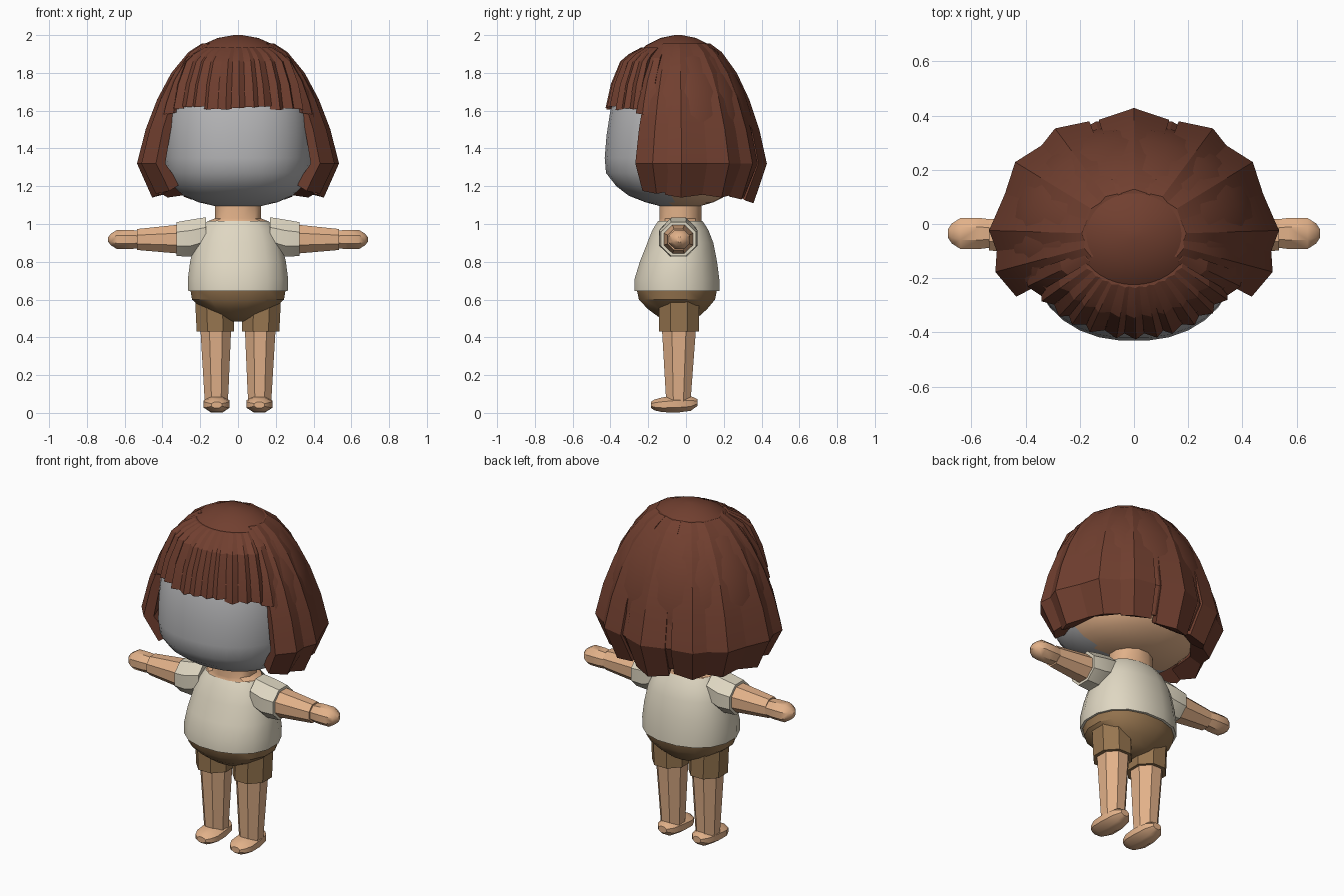
import bpy, bmesh, math, random
from mathutils import Vector

if "Cube" in bpy.data.objects:
    bpy.data.objects.remove(bpy.data.objects["Cube"])

random.seed(4)


def material(name, r, g, b):
    m = bpy.data.materials.new(name)
    m.diffuse_color = (r, g, b, 1)
    m.use_nodes = True
    m.node_tree.nodes["Principled BSDF"].inputs["Base Color"].default_value = m.diffuse_color
    return m


HAIR = material("brown hair", .165, .05, .029)
SKIN = material("skin", .76, .44, .25)
FACE = material("grey face", .45, .45, .46)
SHIRT = material("cream shirt", .74, .68, .54)
SHORTS = material("brown shorts", .31, .18, .08)


def skin_rings(name, rings, mats, caps=(True, True), angle=35, closed=True):
    """Join equal point rings into a surface object."""
    bm = bmesh.new()
    rows = [[bm.verts.new(p) for p in ring] for ring in rings]
    n = len(rows[0])
    for a, b in zip(rows, rows[1:]):
        for i in range(n):
            j = (i + 1) % n
            bm.faces.new((a[i], a[j], b[j], b[i]))
    if caps[0]:
        bm.faces.new(rows[0][::-1])
    if caps[1]:
        bm.faces.new(rows[-1])
    bmesh.ops.recalc_face_normals(bm, faces=bm.faces)
    mesh = bpy.data.meshes.new(name)
    bm.to_mesh(mesh)
    bm.free()
    ob = bpy.data.objects.new(name, mesh)
    bpy.context.collection.objects.link(ob)
    for m in mats:
        mesh.materials.append(m)
    bpy.ops.object.select_all(action='DESELECT')
    ob.select_set(True)
    bpy.context.view_layer.objects.active = ob
    bpy.ops.object.shade_smooth_by_angle(angle=math.radians(angle))
    return ob


def ring(axis, at, c1, c2, r1, r2, n, power=2.0):
    """Rounded ring across an axis: position, centre pair, radius pair."""
    pts = []
    for i in range(n):
        t = 2 * math.pi * (i + .5) / n
        c, s = math.cos(t), math.sin(t)
        u = c1 + r1 * math.copysign(abs(c) ** (2 / power), c)
        v = c2 + r2 * math.copysign(abs(s) ** (2 / power), s)
        pts.append({'x': (at, u, v), 'y': (u, at, v), 'z': (u, v, at)}[axis])
    return pts


def tube(name, axis, rows, mat, n=8, power=2.0, caps=(True, True), angle=35):
    return skin_rings(name, [ring(axis, *r, n, power) for r in rows], [mat], caps, angle)


# Head: grey face in front, skin behind
head = tube("head", 'z', [
    (1.09, 0, -.03, .10, .09), (1.115, 0, -.035, .21, .18), (1.15, 0, -.045, .29, .26),
    (1.20, 0, -.05, .345, .32), (1.27, 0, -.06, .378, .365), (1.35, 0, -.06, .39, .372),
    (1.47, 0, -.06, .39, .362), (1.60, 0, -.06, .38, .342), (1.70, 0, -.06, .35, .30),
    (1.80, 0, -.06, .27, .22)], FACE, 32, 2.25, angle=60)
head.data.materials.append(SKIN)
for f in head.data.polygons:
    f.material_index = 0 if f.center.y < -.08 else 1

# Neck and upper chest
tube("neck", 'z', [(.96, 0, -.03, .20, .13), (1.015, 0, -.03, .165, .115),
                   (1.03, 0, -.03, .125, .115), (1.13, 0, -.03, .125, .115)], SKIN, 12)

# Shirt body
tube("shirt", 'z', [
    (.645, 0, -.048, .268, .23), (.71, 0, -.048, .27, .228), (.80, 0, -.04, .258, .208),
    (.90, 0, -.03, .235, .178), (.97, 0, -.03, .205, .15), (1.015, 0, -.03, .165, .12)],
    SHIRT, 16, 2.2, (True, False))

# Shorts hips
tube("shorts", 'z', [
    (.66, 0, -.048, .258, .218), (.60, 0, -.048, .248, .205), (.55, 0, -.045, .19, .16),
    (.51, 0, -.04, .12, .11), (.485, 0, -.04, .05, .06)], SHORTS, 16, 2.2)

for side, s in (("right", 1), ("left", -1)):
    # Sleeve, arm and hand
    tube(side + "_sleeve", 'x', [
        (s * .17, -.04, .945, .098, .098), (s * .25, -.04, .925, .11, .106),
        (s * .325, -.04, .92, .101, .097), (s * .325, -.04, .92, .083, .08)], SHIRT)
    tube(side + "_arm", 'x', [
        (s * .30, -.04, .92, .086, .084), (s * .535, -.04, .918, .062, .06)], SKIN)
    tube(side + "_hand", 'x', [
        (s * .525, -.035, .918, .056, .05), (s * .57, -.035, .918, .062, .055),
        (s * .64, -.035, .918, .062, .055), (s * .672, -.035, .918, .04, .034),
        (s * .687, -.035, .918, .016, .014)], SKIN)
    # Trouser leg, leg and foot
    tube(side + "_shorts_leg", 'z', [
        (.43, s * .12, -.037, .09, .098), (.43, s * .12, -.037, .107, .115),
        (.59, s * .125, -.037, .11, .115)], SHORTS)
    tube(side + "_leg", 'z', [
        (.06, s * .115, -.04, .066, .07), (.12, s * .115, -.04, .07, .074),
        (.48, s * .118, -.037, .09, .10)], SKIN)
    tube(side + "_foot", 'y', [
        (.06, s * .113, .055, .028, .02), (.025, s * .113, .05, .06, .042),
        (-.05, s * .113, .047, .074, .05), (-.125, s * .113, .043, .074, .042),
        (-.165, s * .113, .042, .055, .032), (-.185, s * .113, .042, .03, .018)], SKIN)


# Hair: everything lies on an oval dome, angles measured from the back
def dome(deg, frac, z):
    a = math.radians(deg)
    return Vector((.535 * frac * math.sin(a), -.04 + .468 * frac * math.cos(a), z))


CAP = [(2.0, .04), (1.985, .20), (1.945, .37), (1.88, .52), (1.79, .65), (1.70, .75),
       (1.58, .83), (1.46, .87), (1.36, .87)]
cap = skin_rings("hair_cap", [[dome(i * 9, f, z) for i in range(40)] for z, f in CAP],
                 [HAIR], (True, False), 50)
bm = bmesh.new()
bm.from_mesh(cap.data)
bmesh.ops.delete(bm, geom=[f for f in bm.faces if f.calc_center_median().z < 1.72
                           and f.calc_center_median().y < -.22], context='FACES')
bm.to_mesh(cap.data)
bm.free()


def strand(name, left, ridge, right, path, dip, thick, lift):
    """Ridged lock: path of (z, radius), edges sunk by dip, hollow side by thick."""
    rows = []
    for k, (z, f) in enumerate(path):
        t = k / (len(path) - 1)
        e = f - dip * (.3 + .7 * t)
        i = e - thick * (.35 + .65 * t)
        up = lift if k == len(path) - 1 else 0
        rows.append([dome(left, i, z + up), dome(left, e, z + up * .3), dome(ridge, f, z),
                     dome(right, e, z + up * .3), dome(right, i, z + up)])
    skin_rings(name, rows, [HAIR], angle=22)


# Back and side locks, mirrored
LOCKS = [(19, 33, 43, 1.13), (40, 55, 70, 1.14), (70, 88, 101, 1.14), (95, 107, 121, 1.16)]


def long_path(end):
    return [(1.955, .36), (1.91, .49), (1.80, .66), (1.66, .80), (1.50, .915),
            (1.32, 1.0), (end, .85)]


strand("back_lock", -15, 0, 15, long_path(1.11), .07, .12, .05)
for n, (a, b, c, end) in enumerate(LOCKS):
    for side, s in (("right", 1), ("left", -1)):
        strand(f"{side}_lock_{n}", s * a, s * b, s * c, long_path(end), .06, .12, .05)
for n, a in enumerate((16.5, 40, 68)):
    for side, s in (("right", 1), ("left", -1)):
        strand(f"{side}_under_lock_{n}", s * (a - 9), s * a, s * (a + 9),
               [(z, f * .93) for z, f in long_path(1.17)], .03, .08, .03)

# Fringe locks
for n in range(-5, 6):
    mid = 180 + n * 10
    end = 1.61 + random.uniform(-.008, .012)
    strand(f"fringe_lock_{n + 5}", mid - 5.6, mid + random.uniform(-2, 2), mid + 5.6,
           [(1.935, .42), (1.90, .56), (1.86, .66), (1.74, .765), (end, .825)],
           .05, .07, .012)
# Temple locks between fringe and sides
for side, s in (("right", 1), ("left", -1)):
    strand(side + "_temple_lock", s * 112, s * 119, s * 127,
           [(1.945, .38), (1.88, .57), (1.76, .72), (1.64, .81), (1.58, .84)],
           .04, .10, .02)
